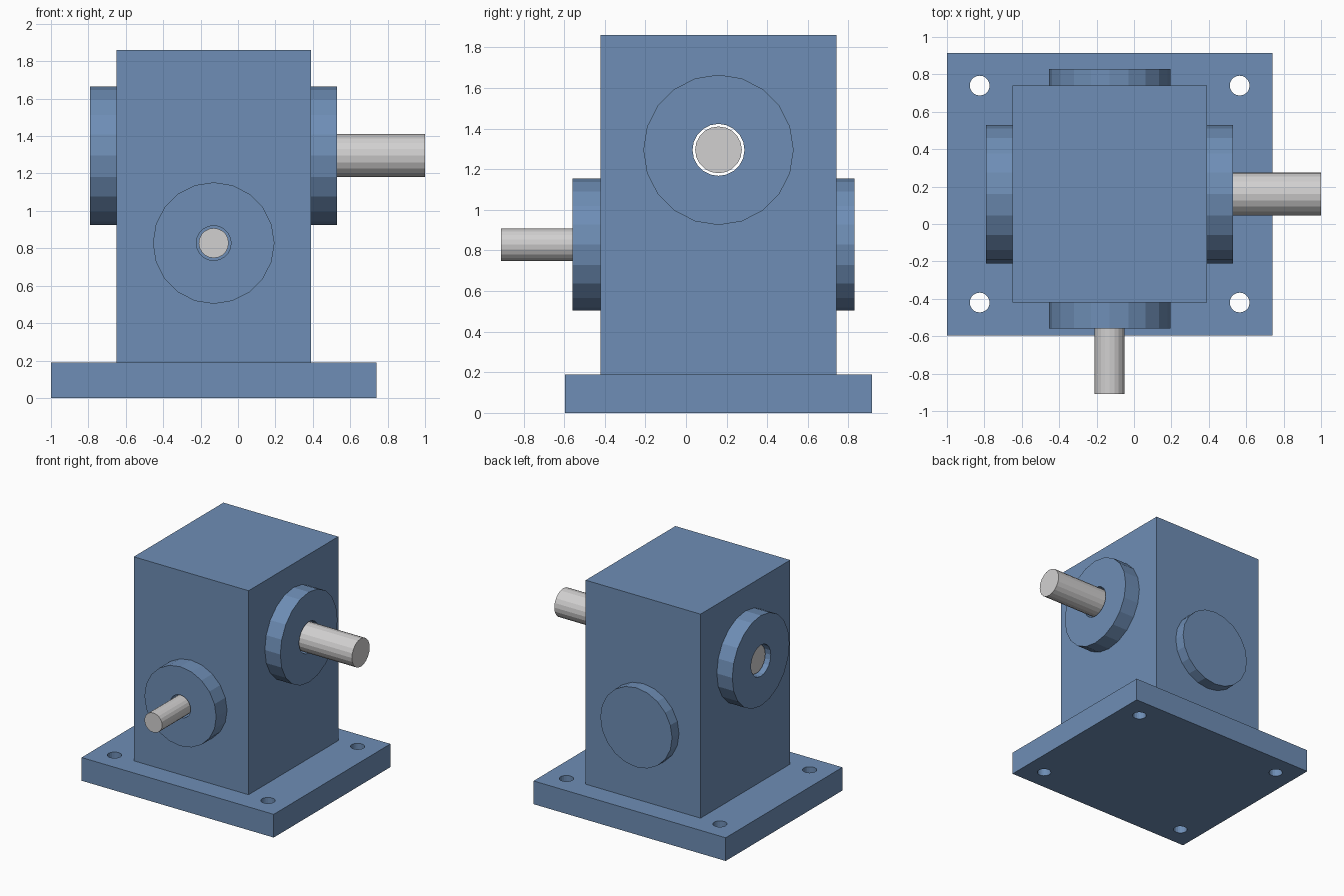
import bpy
import math
from mathutils import Vector

default = bpy.data.objects.get("Cube")
if default:
    bpy.data.objects.remove(default, do_unlink=True)

SIDES = 20
CX, CY = -0.13, 0.16            # centre of the housing
OUT_Z, IN_Z = 1.295, 0.828      # heights of the output and input shafts
ROTATION = {"X": (0, math.pi / 2, 0), "Y": (math.pi / 2, 0, 0), "Z": (0, 0, 0)}


def material(name, color):
    mat = bpy.data.materials.new(name)
    mat.use_nodes = True
    mat.diffuse_color = color
    mat.node_tree.nodes["Principled BSDF"].inputs["Base Color"].default_value = color
    return mat


blue = material("blue paint", (0.156, 0.27, 0.465, 1))
steel = material("pale steel", (0.64, 0.63, 0.63, 1))


def finish(name, mat):
    obj = bpy.context.object
    obj.name = name
    bpy.ops.object.transform_apply(location=False, rotation=True, scale=True)
    if mat:
        obj.data.materials.append(mat)
    return obj


def box(name, size, bottom):
    bpy.ops.mesh.primitive_cube_add(size=1, location=(CX, CY, bottom + size[2] / 2))
    bpy.context.object.scale = size
    return finish(name, blue)


def rod(name, axis, radius, start, end, center, mat=None):
    """Cylinder along an axis, from start to end on that axis."""
    loc = Vector(center)
    loc["XYZ".index(axis)] = (start + end) / 2
    bpy.ops.mesh.primitive_cylinder_add(vertices=SIDES, radius=radius, depth=end - start,
                                        location=loc, rotation=ROTATION[axis])
    # turn the facets so that a corner lies on each main axis
    return finish(name, mat)


def cut(obj, cutters):
    for cutter in cutters:
        cutter.hide_render = True
        mod = obj.modifiers.new("bore", "BOOLEAN")
        mod.operation = "DIFFERENCE"
        mod.solver = "EXACT"
        mod.object = cutter
        bpy.context.view_layer.objects.active = obj
        bpy.ops.object.modifier_apply(modifier=mod.name)


# Base plate and housing
base = box("base_plate", (1.74, 1.51, 0.19), 0)
housing = box("housing", (1.04, 1.16, 1.67), 0.19)

# Bearing flanges on the four sides
out_c, in_c = (CX, CY, OUT_Z), (CX, CY, IN_Z)
right_flange = rod("output_flange", "X", 0.37, 0.39, 0.53, out_c, blue)
left_flange = rod("opposite_flange", "X", 0.37, -0.79, -0.65, out_c, blue)
front_flange = rod("input_flange", "Y", 0.325, -0.56, -0.42, in_c, blue)
rod("rear_cover", "Y", 0.325, 0.74, 0.83, in_c, blue)

# Bores and mounting holes
out_bore = rod("output_bore_cutter", "X", 0.128, -1, 1, out_c)
in_bore = rod("input_bore_cutter", "Y", 0.093, -1, 0.7, in_c)
bolt_holes = [rod("bolt_hole_cutter", "Z", 0.053, -0.1, 0.3,
                  (CX + sx * 0.695, CY + sy * 0.58, 0))
              for sx in (-1, 1) for sy in (-1, 1)]
cut(base, bolt_holes)
cut(housing, [out_bore, in_bore])
cut(right_flange, [out_bore])
cut(left_flange, [out_bore])
cut(front_flange, [in_bore])
for cutter in [out_bore, in_bore] + bolt_holes:
    bpy.data.objects.remove(cutter, do_unlink=True)

# Shafts
rod("output_shaft", "X", 0.115, -0.75, 1.0, out_c, steel)
rod("input_shaft", "Y", 0.08, -0.91, 0.7, in_c, steel)
